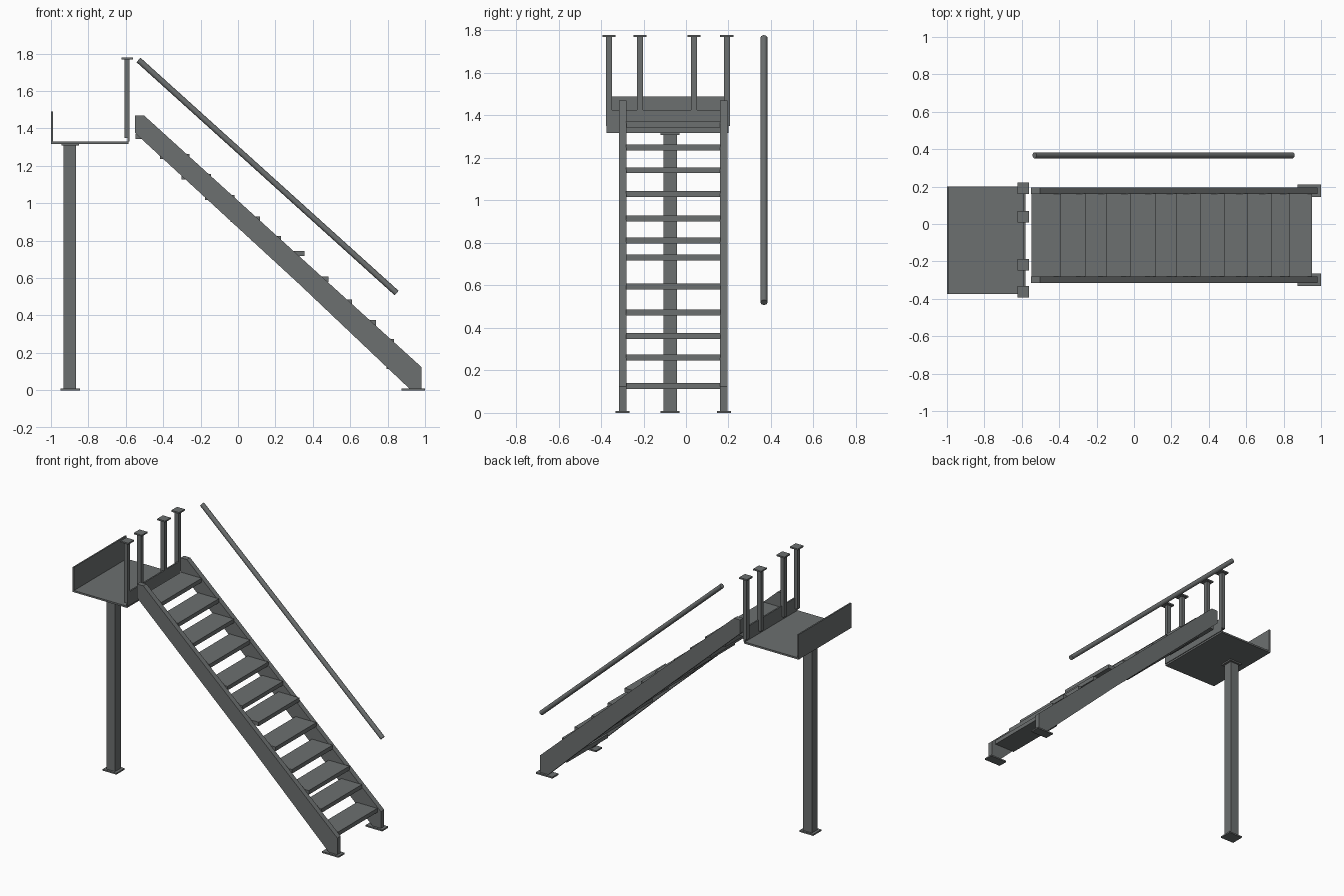
import bpy, bmesh, math
from mathutils import Vector

if "Cube" in bpy.data.objects:
    bpy.data.objects.remove(bpy.data.objects["Cube"])

steel = bpy.data.materials.new("grey steel")
steel.diffuse_color = (0.15, 0.16, 0.16, 1)
steel.use_nodes = True
steel.node_tree.nodes["Principled BSDF"].inputs["Base Color"].default_value = steel.diffuse_color


def finish(bm, name):
    bmesh.ops.recalc_face_normals(bm, faces=bm.faces)
    mesh = bpy.data.meshes.new(name)
    bm.to_mesh(mesh)
    bm.free()
    mesh.materials.append(steel)
    ob = bpy.data.objects.new(name, mesh)
    bpy.context.collection.objects.link(ob)
    return ob


def prism(name, profile, y0, y1):
    """Extrude an x-z outline from y0 to y1."""
    bm = bmesh.new()
    face = bm.faces.new([bm.verts.new((x, y0, z)) for x, z in profile])
    out = bmesh.ops.extrude_face_region(bm, geom=[face])
    verts = [g for g in out["geom"] if isinstance(g, bmesh.types.BMVert)]
    bmesh.ops.translate(bm, vec=(0, y1 - y0, 0), verts=verts)
    return finish(bm, name)


def box(name, x0, x1, y0, y1, z0, z1):
    return prism(name, [(x0, z0), (x1, z0), (x1, z1), (x0, z1)], y0, y1)


# landing: floor, back upstand and front plate
box("landing_floor", -1.0, -0.585, -0.375, 0.2, 1.318, 1.33)
box("landing_back_plate", -1.0, -0.99, -0.375, 0.2, 1.33, 1.49)
box("landing_front_plate", -0.59, -0.58, -0.375, 0.2, 1.33, 1.425)

# landing column with base and cap plates
box("column", -0.932, -0.865, -0.105, -0.043, 0.01, 1.31)
box("column_base", -0.95, -0.845, -0.12, -0.03, 0, 0.01)
box("column_cap", -0.945, -0.85, -0.12, -0.03, 1.308, 1.318)

# short posts with flat caps along the landing edge
for y in (0.192, 0.038, -0.217, -0.363):
    box("guard_post", -0.608, -0.58, y - 0.014, y + 0.014, 1.35, 1.77)
    box("guard_post_cap", -0.622, -0.562, y - 0.031, y + 0.031, 1.768, 1.778)

# stringers with foot plates
outline = [(-0.55, 1.47), (-0.503, 1.47), (0.98, 0.125), (0.98, 0.01),
           (0.915, 0.01), (0.33, 0.565), (-0.55, 1.375)]
for y in (-0.298, 0.178):
    prism("stringer", outline, y - 0.018, y + 0.018)
    box("stringer_foot", 0.873, 1.0, y - 0.033, y + 0.033, 0, 0.01)

# treads: front edge x and middle height
treads = [(0.952, 0.127), (0.834, 0.26), (0.738, 0.361), (0.61, 0.472),
          (0.485, 0.594), (0.355, 0.731), (0.23, 0.811), (0.118, 0.915),
          (-0.02, 1.03), (-0.144, 1.142), (-0.26, 1.25), (-0.39, 1.357)]
for x, z in treads:
    box("tread", x - 0.157, x, -0.282, 0.162, z - 0.014, z + 0.014)

# round sloping handrail
a, b = Vector((-0.532, 0.367, 1.766)), Vector((0.848, 0.367, 0.52))
bm = bmesh.new()
bmesh.ops.create_cone(bm, cap_ends=True, segments=16, radius1=0.016,
                      radius2=0.016, depth=(b - a).length)
rail = finish(bm, "handrail")
rail.location = (a + b) / 2
rail.rotation_euler = (b - a).to_track_quat('Z', 'Y').to_euler()
bpy.context.view_layer.objects.active = rail
rail.select_set(True)
bpy.ops.object.shade_smooth_by_angle(angle=math.radians(40))
